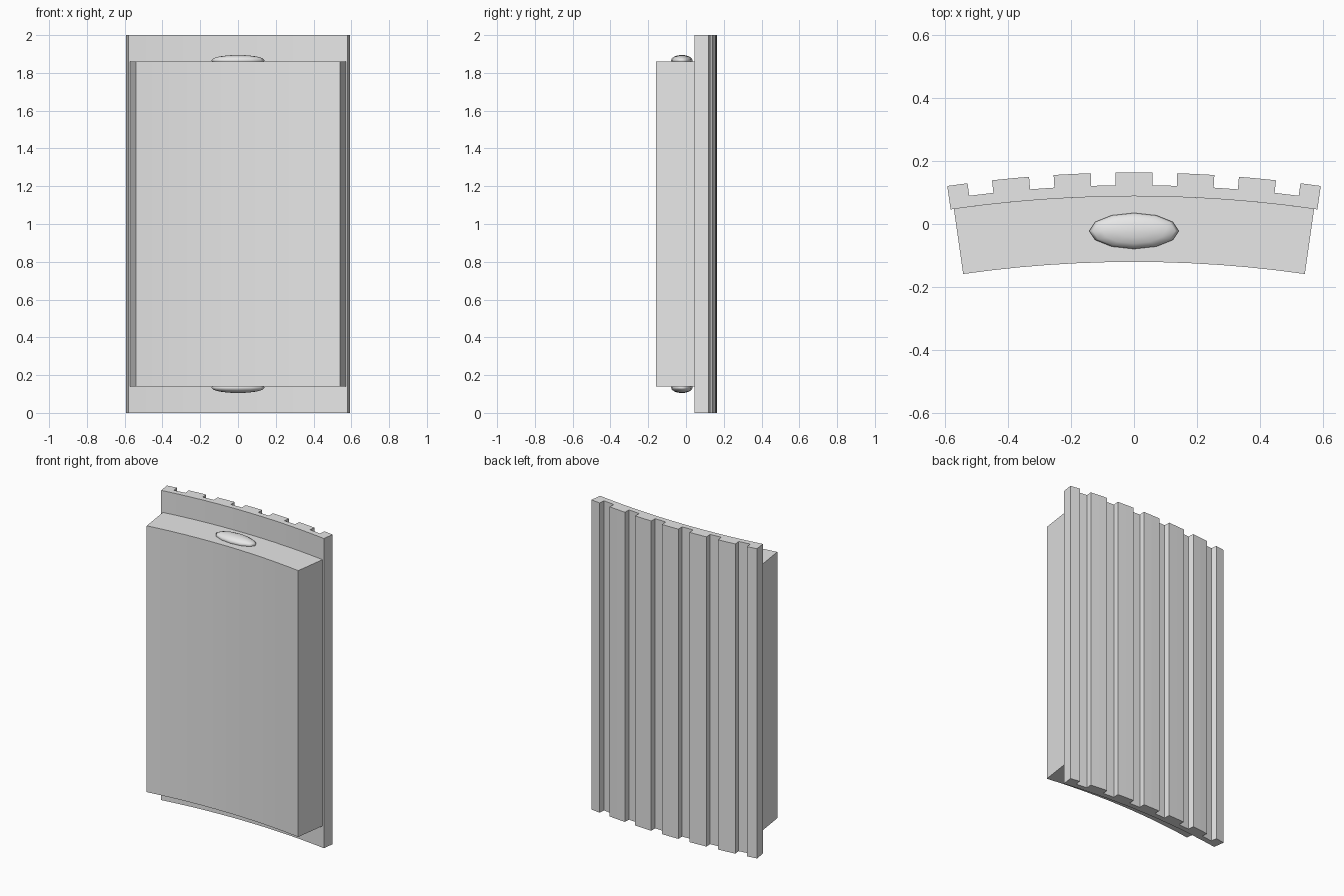
import bpy, bmesh
from math import sin, cos

cube = bpy.data.objects.get("Cube")
if cube:
    bpy.data.objects.remove(cube, do_unlink=True)

# Single plain colour
grey = bpy.data.materials.new("plain_grey")
grey.use_nodes = True
colour = (0.8, 0.8, 0.8, 1)
grey.diffuse_color = colour
grey.node_tree.nodes["Principled BSDF"].inputs["Base Color"].default_value = colour

# Radii of the curved layers, measured from one far centre behind the front
CENTRE_Y = -3.96
R_FRONT, R_JOIN, R_GROOVE, R_RIDGE = 3.84, 4.048, 4.083, 4.123


def polar(radius, angle):
    return (radius * sin(angle), CENTRE_Y + radius * cos(angle))


def arc(radius, start, end, steps):
    return [polar(radius, start + (end - start) * i / steps) for i in range(steps + 1)]


def finish(name, bm):
    bmesh.ops.recalc_face_normals(bm, faces=bm.faces[:])
    mesh = bpy.data.meshes.new(name)
    bm.to_mesh(mesh)
    bm.free()
    mesh.materials.append(grey)
    obj = bpy.data.objects.new(name, mesh)
    bpy.context.collection.objects.link(obj)
    return obj


def extrude_profile(name, points, low, high):
    bm = bmesh.new()
    face = bm.faces.new([bm.verts.new((x, y, low)) for x, y in points])
    result = bmesh.ops.extrude_face_region(bm, geom=[face])
    top = [v for v in result["geom"] if isinstance(v, bmesh.types.BMVert)]
    bmesh.ops.translate(bm, verts=top, vec=(0, 0, high - low))
    return finish(name, bm)


# Ribbed backing plate: smooth front arc, evenly spaced ridges behind
HALF, PITCH, HALF_RIDGE = 0.144, 0.0475, 0.0143
plate = arc(R_JOIN, HALF, -HALF, 12)
for i in range(-3, 4):
    start = max(-HALF, i * PITCH - HALF_RIDGE)
    end = min(HALF, i * PITCH + HALF_RIDGE)
    if i > -3:
        plate.append(polar(R_GROOVE, start))
    plate += arc(R_RIDGE, start, end, 2 if abs(i) < 3 else 1)
    if i < 3:
        plate.append(polar(R_GROOVE, end))
extrude_profile("ribbed_back_plate", plate, 0, 2)

# Thick curved front block
BLOCK = 0.1414
block = arc(R_FRONT, -BLOCK, BLOCK, 12) + arc(R_JOIN, BLOCK, -BLOCK, 12)
extrude_profile("front_block", block, 0.14, 1.86)

# Flattened oval knobs on the block's ends
for name, z in (("top_knob", 1.866), ("bottom_knob", 0.134)):
    bm = bmesh.new()
    bmesh.ops.create_uvsphere(bm, u_segments=12, v_segments=8, radius=1)
    bmesh.ops.scale(bm, verts=bm.verts[:], vec=(0.142, 0.057, 0.029))
    bmesh.ops.translate(bm, verts=bm.verts[:], vec=(0, -0.022, z))
    for face in bm.faces:
        face.smooth = True
    finish(name, bm)
